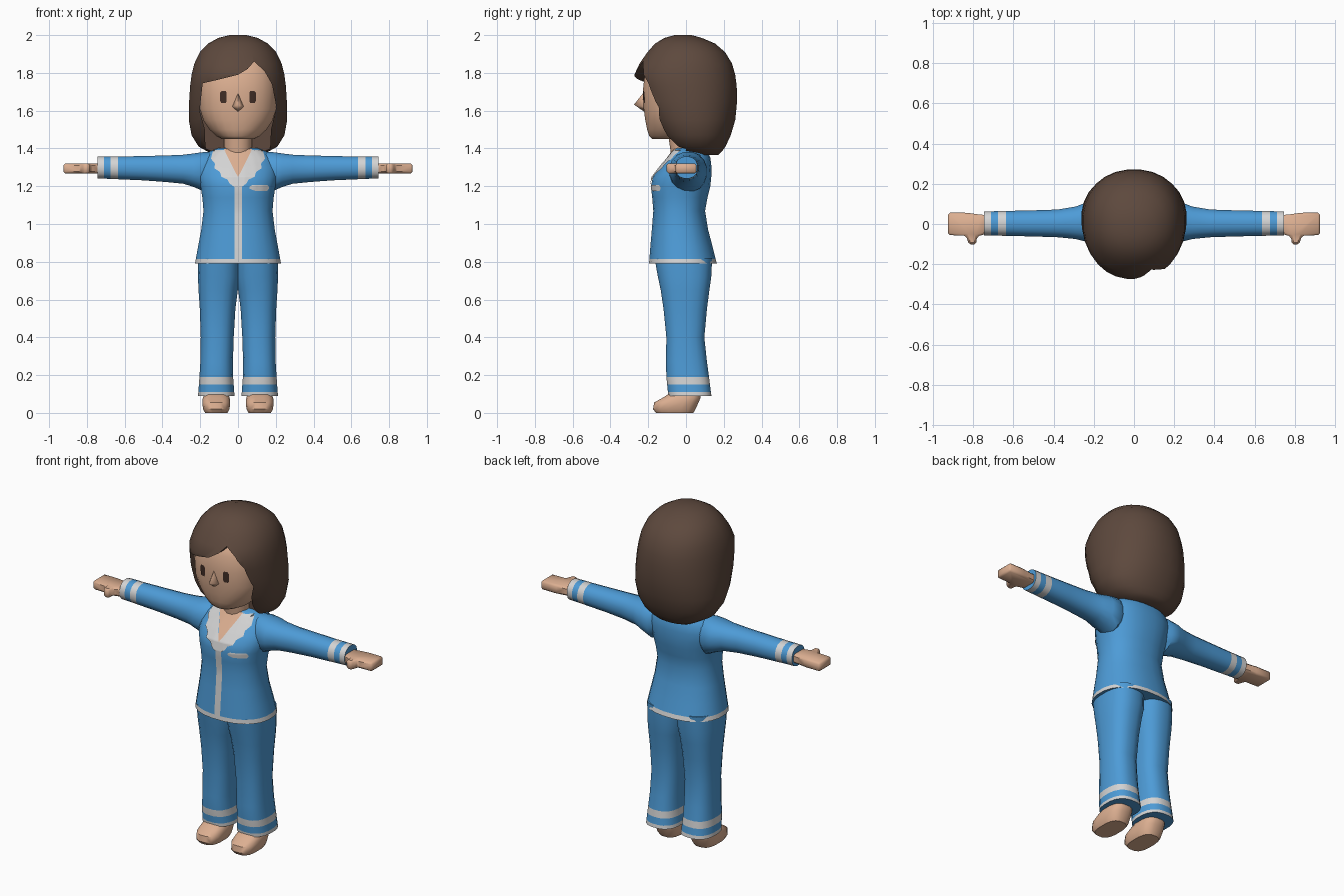
import bpy, bmesh, math
from mathutils import Vector
from mathutils.bvhtree import BVHTree

if "Cube" in bpy.data.objects:
    bpy.data.objects.remove(bpy.data.objects["Cube"], do_unlink=True)


def material(name, r, g, b):
    m = bpy.data.materials.new(name)
    m.use_nodes = True
    m.diffuse_color = (r, g, b, 1)
    bsdf = m.node_tree.nodes["Principled BSDF"]
    bsdf.inputs["Base Color"].default_value = (r, g, b, 1)
    bsdf.inputs["Roughness"].default_value = 0.9
    return m


BLUE = material("pajama blue", 0.075, 0.33, 0.68)
WHITE = material("trim white", 0.66, 0.66, 0.66)
SKIN = material("skin", 0.72, 0.43, 0.285)
HAIR = material("hair brown", 0.11, 0.066, 0.047)
EYE = material("eye brown", 0.055, 0.028, 0.02)


def finish(bm, name, mats, mirror=False, angle=45, recalc=True):
    if recalc:
        bmesh.ops.recalc_face_normals(bm, faces=bm.faces[:])
    me = bpy.data.meshes.new(name)
    bm.to_mesh(me)
    bm.free()
    for m in mats:
        me.materials.append(m)
    for p in me.polygons:
        p.use_smooth = True
    me.set_sharp_from_angle(angle=math.radians(angle))
    ob = bpy.data.objects.new(name, me)
    bpy.context.scene.collection.objects.link(ob)
    if mirror:
        ob.modifiers.new("mirror", 'MIRROR').use_axis[0] = True
    return ob


def loft(name, rings, mats, axis='z', sides=20, power=2.2, stripes=(), **kw):
    """Rings are (position, centre, half width, low, high); stripes get the second material."""
    bm = bmesh.new()
    loops = []
    for t, c, hw, lo, hi in rings:
        loop = []
        for i in range(sides):
            a = math.tau * (i + 0.5) / sides
            cu, sv = math.cos(a), math.sin(a)
            u = c + hw * math.copysign(abs(cu) ** (2 / power), cu)
            v = (lo + hi) / 2 + (hi - lo) / 2 * math.copysign(abs(sv) ** (2 / power), sv)
            loop.append(bm.verts.new((u, v, t) if axis == 'z' else (t, u, v)))
        loops.append(loop)
    for k in range(len(rings) - 1):
        mid = (rings[k][0] + rings[k + 1][0]) / 2
        striped = any(lo < mid < hi for lo, hi in stripes)
        for i in range(sides):
            j = (i + 1) % sides
            f = bm.faces.new((loops[k][i], loops[k][j], loops[k + 1][j], loops[k + 1][i]))
            f.material_index = int(striped)
    bm.faces.new(loops[0])
    bm.faces.new(loops[-1])
    return finish(bm, name, mats, **kw)


def prism(name, pts, mat, place, depth, bevel=0, **kw):
    """Extrude a flat outline by a depth vector."""
    bm = bmesh.new()
    face = bm.faces.new([bm.verts.new(place(*p)) for p in pts])
    new = bmesh.ops.extrude_face_region(bm, geom=[face])["geom"]
    bmesh.ops.translate(bm, vec=depth, verts=[g for g in new if isinstance(g, bmesh.types.BMVert)])
    bmesh.ops.recalc_face_normals(bm, faces=bm.faces[:])
    if bevel:
        bmesh.ops.bevel(bm, geom=bm.edges[:], offset=bevel, segments=1, affect='EDGES')
    return finish(bm, name, [mat], **kw)


def plate(name, target, rows, mat, lift=0.005, cols=8, steps=4, **kw):
    """Thin sheet laid on the front of a part; rows are (z, left x, right x)."""
    me = target.data
    tree = BVHTree.FromPolygons([v.co for v in me.vertices], [p.vertices for p in me.polygons])
    fine = []
    for a, b in zip(rows, rows[1:]):
        fine += [[p + (q - p) * s / steps for p, q in zip(a, b)] for s in range(steps)]
    fine.append(rows[-1])
    bm = bmesh.new()
    grid = []
    for z, x0, x1 in fine:
        line = []
        for i in range(cols + 1):
            x = x0 + (x1 - x0) * i / cols
            hit = tree.ray_cast(Vector((x, -1, z)), Vector((0, 1, 0)))[0]
            if hit is None:
                hit = tree.find_nearest(Vector((x, -0.1, z)))[0]
            line.append(bm.verts.new((x, hit.y - lift, z)))
        grid.append(line)
    for a, b in zip(grid, grid[1:]):
        for i in range(cols):
            f = bm.faces.new((a[i], a[i + 1], b[i + 1], b[i]))
            f.normal_update()
            if f.normal.y > 0:
                f.normal_flip()
    return finish(bm, name, [mat], recalc=False, **kw)


# Feet and trouser legs
loft("foot", [(0, .115, .06, -.16, .04), (.02, .115, .071, -.176, .052), (.055, .115, .075, -.17, .068),
              (.08, .115, .072, -.125, .078), (.12, .115, .055, -.06, .075)],
     [SKIN], power=2.8, sides=16, mirror=True)
loft("trouser_leg", [(.09, .115, .098, -.095, .136), (.11, .115, .096, -.097, .133),
                     (.15, .115, .093, -.101, .128), (.19, .115, .09, -.105, .123),
                     (.27, .113, .087, -.107, .112), (.4, .11, .088, -.105, .098),
                     (.55, .108, .095, -.12, .112), (.65, .105, .105, -.135, .125),
                     (.72, .1, .113, -.15, .135), (.82, .1, .111, -.168, .14)],
     [BLUE, WHITE], power=2.5, stripes=[(.09, .11), (.15, .19)], mirror=True)

# Jacket body, sleeves and hands
jacket = loft("jacket", [(.79, 0, .23, -.197, .165), (.815, 0, .225, -.195, .158), (.88, 0, .213, -.19, .142),
                         (.97, 0, .196, -.182, .118), (1.07, 0, .184, -.174, .102), (1.14, 0, .19, -.18, .115),
                         (1.2, 0, .2, -.187, .13), (1.25, 0, .212, -.176, .135), (1.3, 0, .212, -.138, .136),
                         (1.35, 0, .19, -.098, .13), (1.385, 0, .15, -.072, .112), (1.402, 0, .105, -.06, .09)],
              [BLUE, WHITE], sides=24, power=2.3, stripes=[(.79, .815)], angle=60)
loft("sleeve", [(.13, .01, .07, 1.2, 1.383), (.18, .012, .1, 1.17, 1.383), (.235, .01, .1, 1.195, 1.375),
                (.29, .006, .082, 1.212, 1.368), (.38, .003, .07, 1.221, 1.364), (.5, .003, .066, 1.23, 1.361),
                (.635, .003, .063, 1.236, 1.358), (.675, .003, .062, 1.238, 1.358),
                (.71, .003, .061, 1.239, 1.358), (.745, .003, .06, 1.24, 1.358)],
     [BLUE, WHITE], axis='x', sides=16, stripes=[(.635, .675), (.71, .745)], mirror=True)
prism("hand", [(.72, -.045), (.78, -.062), (.785, -.102), (.82, -.102), (.835, -.058), (.925, -.055),
               (.925, .056), (.83, .056), (.76, .046), (.72, .045)],
      SKIN, lambda x, y: (x, y, 1.267), (0, 0, .054), bevel=.01, mirror=True)

# Neckline, scalloped collar, placket and pocket trim
loft("neck", [(1.33, 0, .07, -.075, .07), (1.4, 0, .074, -.085, .07), (1.5, 0, .076, -.1, .08)],
     [SKIN], sides=16)
plate("neckline", jacket, [(1.397, -.075, .075), (1.33, -.042, .042), (1.25, -.003, .003)], SKIN)
plate("collar", jacket, [(1.393, .072, .13), (1.37, .062, .137), (1.345, .05, .143), (1.32, .037, .122),
                         (1.295, .025, .125), (1.275, .015, .095), (1.25, 0, .088), (1.235, 0, .055),
                         (1.215, 0, .045), (1.195, 0, .018)], WHITE, lift=.007, mirror=True)
plate("placket", jacket, [(1.21, -.018, .02), (1.0, -.018, .02), (.8, -.018, .02)], WHITE, cols=3, steps=8)
plate("pocket_trim", jacket, [(1.206, .075, .155), (1.198, .06, .163), (1.186, .062, .163), (1.176, .09, .155)],
      WHITE, steps=2)

# Head, nose and eyes
head = loft("head", [(1.45, 0, .085, -.18, .05), (1.465, 0, .115, -.195, .08), (1.5, 0, .152, -.207, .1),
                     (1.55, 0, .185, -.217, .1), (1.61, 0, .203, -.225, .1), (1.7, 0, .207, -.23, .1),
                     (1.79, 0, .203, -.22, .1), (1.86, 0, .18, -.19, .1), (1.91, 0, .12, -.11, .08)],
            [SKIN], sides=24, power=2.2, angle=60)
bm = bmesh.new()
bridge, tip, base, lside, rside, back = [bm.verts.new(p) for p in (
    (0, -.222, 1.7), (0, -.275, 1.632), (0, -.215, 1.59), (.045, -.2, 1.615), (-.045, -.2, 1.615), (0, -.15, 1.64))]
for a, b in ((bridge, lside), (lside, base), (base, rside), (rside, bridge)):
    bm.faces.new((tip, a, b))
    bm.faces.new((back, b, a))
finish(bm, "nose", [SKIN], angle=80)
plate("eye", head, [(1.705, .066, .086), (1.695, .06, .094), (1.65, .06, .094), (1.64, .066, .088)],
      EYE, cols=4, steps=2, mirror=True)

# Bobbed hair with the face opening and swept fringe cut out
hair = loft("hair", [(1.365, 0, .12, .02, .17), (1.385, 0, .165, -.05, .192), (1.41, 0, .21, -.1, .21),
                     (1.47, 0, .247, -.15, .238), (1.55, 0, .262, -.2, .262), (1.65, 0, .26, -.245, .272),
                     (1.73, 0, .255, -.265, .27), (1.79, 0, .247, -.275, .262), (1.85, 0, .232, -.247, .245),
                     (1.91, 0, .203, -.205, .208), (1.955, 0, .16, -.165, .155), (1.985, 0, .105, -.115, .085),
                     (2.0, 0, .045, -.06, .03)],
            [HAIR], sides=28, power=2.15)
cutter = prism("face_cutter", [(-.17, 1.3), (-.175, 1.5), (-.203, 1.6), (-.187, 1.745), (-.1, 1.765), (0, 1.79),
                               (.05, 1.82), (.085, 1.86), (.14, 1.81), (.18, 1.74), (.203, 1.62),
                               (.175, 1.5), (.165, 1.3)],
               HAIR, lambda x, z: (x, -.5, z), (0, .5, 0))
cutter.hide_render = True
cut = hair.modifiers.new("face_opening", 'BOOLEAN')
cut.operation = 'DIFFERENCE'
cut.solver = 'EXACT'
cut.object = cutter
bpy.context.view_layer.objects.active = hair
bpy.ops.object.modifier_apply(modifier=cut.name)
bpy.data.objects.remove(cutter, do_unlink=True)
hair.data.set_sharp_from_angle(angle=math.radians(45))
